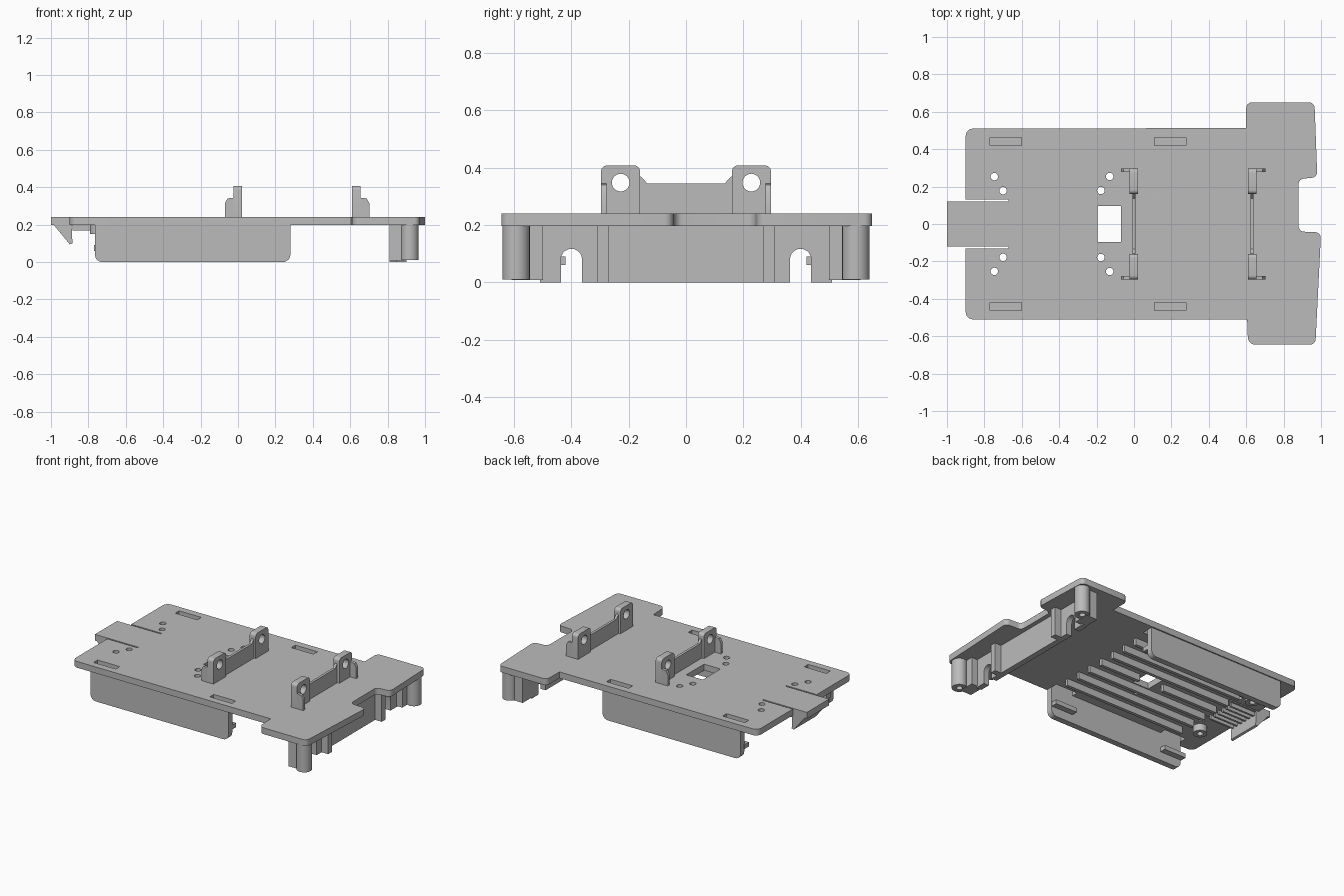
import bpy, bmesh, math
from mathutils import Matrix, Vector

cube = bpy.data.objects.get("Cube")
if cube:
    bpy.data.objects.remove(cube)

grey = bpy.data.materials.new("plain_grey")
grey.use_nodes = True
grey.diffuse_color = (0.5, 0.5, 0.5, 1)
grey.node_tree.nodes["Principled BSDF"].inputs["Base Color"].default_value = (0.5, 0.5, 0.5, 1)

# Local axes for profiles lying in each plane
PLANES = {
    "XY": Matrix.Identity(3),
    "XZ": Matrix(((1, 0, 0), (0, 0, -1), (0, 1, 0))),
    "YZ": Matrix(((0, 0, 1), (1, 0, 0), (0, 1, 0))),
}
parts = []


def rounded(points, steps=6):
    """Outline from (a, b) or (a, b, radius) corners."""
    out = []
    n = len(points)
    for i, p in enumerate(points):
        c = Vector(p[:2])
        if len(p) == 2:
            out.append(c)
            continue
        u = (Vector(points[i - 1][:2]) - c).normalized()
        v = (Vector(points[(i + 1) % n][:2]) - c).normalized()
        half = u.angle(v) / 2
        mid = c + (u + v).normalized() * p[2] / math.sin(half)
        start = c + u * p[2] / math.tan(half) - mid
        sweep = math.pi - 2 * half
        if u.x * v.y - u.y * v.x > 0:
            sweep = -sweep
        for k in range(steps + 1):
            out.append(mid + Matrix.Rotation(sweep * k / steps, 2) @ start)
    return out


def rect(a0, a1, b0, b1):
    return [(a0, b0), (a1, b0), (a1, b1), (a0, b1)]


def circle(a, b, r, n=24):
    return [(a + r * math.cos(2 * math.pi * k / n), b + r * math.sin(2 * math.pi * k / n)) for k in range(n)]


def slab(name, loops, lo, hi, plane="XY"):
    """Extrude an outline with holes from lo to hi along the plane's normal."""
    curve = bpy.data.curves.new(name, "CURVE")
    curve.dimensions = "2D"
    curve.fill_mode = "BOTH"
    curve.extrude = (hi - lo) / 2
    for loop in loops:
        spline = curve.splines.new("POLY")
        spline.points.add(len(loop) - 1)
        for point, co in zip(spline.points, loop):
            point.co = (co[0], co[1], 0, 1)
        spline.use_cyclic_u = True
    temp = bpy.data.objects.new(name + "_outline", curve)
    bpy.context.collection.objects.link(temp)
    bpy.context.view_layer.update()
    mesh = bpy.data.meshes.new_from_object(temp.evaluated_get(bpy.context.evaluated_depsgraph_get()))
    bpy.data.objects.remove(temp)
    axes = PLANES[plane]
    normal = axes.col[2]
    middle = (lo + hi) / 2
    offset = Vector([abs(c) * middle for c in normal])
    mesh.transform(Matrix.Translation(offset) @ axes.to_4x4())
    bm = bmesh.new()
    bm.from_mesh(mesh)
    bmesh.ops.remove_doubles(bm, verts=bm.verts, dist=0.0001)
    bmesh.ops.recalc_face_normals(bm, faces=bm.faces)
    bm.to_mesh(mesh)
    bm.free()
    mesh.name = name
    mesh.materials.clear()
    mesh.materials.append(grey)
    obj = bpy.data.objects.new(name, mesh)
    bpy.context.collection.objects.link(obj)
    parts.append(obj)


def box(name, x0, x1, y0, y1, z0, z1):
    slab(name, [rect(x0, x1, y0, y1)], z0, z1)


UNDER, TOP = 0.197, 0.24

# Deck with tongue, slits, notch and widened end
deck = rounded([
    (-1, -0.12), (-0.67, -0.12), (-0.67, -0.13), (-0.9, -0.13),
    (-0.9, -0.51, 0.04), (0.605, -0.51), (0.61, -0.645, 0.04), (0.97, -0.645, 0.03),
    (1.0, -0.045, 0.03), (0.88, -0.04, 0.03), (0.88, 0.24, 0.03), (0.98, 0.25, 0.03),
    (0.965, 0.65, 0.03), (0.6, 0.65, 0.03), (0.6, 0.513),
    (-0.9, 0.51, 0.04), (-0.9, 0.13), (-0.67, 0.13), (-0.67, 0.12), (-1, 0.12),
])
holes = [rect(-0.195, -0.07, -0.095, 0.097)]
for s in (-1, 1):
    for x, y in ((-0.747, 0.253), (-0.7, 0.178), (-0.13, 0.254), (-0.177, 0.179)):
        holes.append(circle(x, s * y, 0.02, 16))
    for x0 in (-0.77, 0.11):
        holes.append(rect(x0, x0 + 0.168, *sorted((s * 0.42, s * 0.463))))
slab("deck", [deck] + holes, UNDER, TOP)

# Latch hook and grip ribs below the tongue
slab("latch_hook", [[(-1, UNDER + 0.02), (-0.9, 0.095), (-0.885, 0.1), (-0.89, 0.2), (-0.985, 0.2)]],
     -0.12, 0.12, "XZ")
box("latch_tip", -1, -0.98, -0.12, 0.12, 0.205, 0.22)
for i in range(6):
    y = -0.1 + i * 0.04
    box("grip_rib", -0.885, -0.7, y - 0.007, y + 0.007, 0.17, 0.2)

# Stiffening ribs under the deck
for s in (-1, 1):
    for y in (0.113, 0.22, 0.33):
        box("long_rib", -0.66, 0.27, s * y - 0.011, s * y + 0.011, 0.15, 0.2)
box("middle_rib", -0.04, 0.27, -0.011, 0.011, 0.15, 0.2)
box("middle_rib", -0.66, -0.23, -0.011, 0.011, 0.15, 0.2)

skirt = rounded([(-0.765, 0.2), (-0.765, 0, 0.04), (0.28, 0, 0.04), (0.28, 0.2)])
for s in (-1, 1):
    # Side skirts with inner snap tabs and screw bosses
    slab("side_skirt", [skirt], *sorted((s * 0.462, s * 0.503)), "XZ")
    for x0 in (-0.77, 0.11):
        box("snap_tab", x0, x0 + 0.168, *sorted((s * 0.42, s * 0.465)), 0.06, 0.09)
    slab("screw_boss", [circle(-0.747, s * 0.253, 0.045), circle(-0.747, s * 0.253, 0.02, 16)], 0.15, 0.2)

    # Corner posts, their webs and the end wall legs
    slab("corner_post", [circle(0.918, s * 0.593, 0.048), circle(0.918, s * 0.593, 0.02, 16)], 0.01, 0.2)
    box("post_web", 0.81, 0.895, *sorted((s * 0.5, s * 0.61)), 0.008, 0.2)
    box("wall_leg", 0.845, 0.9, *sorted((s * 0.27, s * 0.31)), 0, 0.2)

# End wall with two arched openings
arch = [(0.4 + 0.037 * math.cos(a), 0.08 + 0.037 * math.sin(a))
        for a in [math.pi * k / 10 for k in range(11)]]
right_arch = [(0.437, 0)] + arch + [(0.363, 0)]
left_arch = [(-y, z) for y, z in reversed(right_arch)]
slab("end_wall", [[(-0.51, 0.2), (0.51, 0.2), (0.51, 0)] + right_arch + left_arch + [(-0.51, 0)]],
     0.81, 0.85, "YZ")

# Two hinge brackets, one the mirror of the other
crossbar = [(-0.17, 0.235), (0.17, 0.235), (0.17, 0.37), (0.158, 0.37), (0.135, 0.345),
            (-0.135, 0.345), (-0.158, 0.37), (-0.17, 0.37)]
for x, d in ((0.61, 1), (0.022, -1)):
    def span(a, b):
        return sorted((x + d * a, x + d * b))
    slab("bracket_crossbar", [crossbar], *span(0.013, 0.03), "YZ")
    for s in (-1, 1):
        lug = rounded([(s * 0.16, 0.235), (s * 0.297, 0.235), (s * 0.297, 0.408, 0.022), (s * 0.16, 0.408, 0.022)])
        slab("bracket_lug", [lug, circle(s * 0.228, 0.348, 0.031)], *span(0, 0.046), "YZ")
        gusset = [(0.04, 0.235), (0.092, 0.235), (0.092, 0.315), (0.078, 0.34), (0.04, 0.345)]
        slab("bracket_gusset", [[(x + d * a, z) for a, z in gusset]],
             *sorted((s * 0.277, s * 0.297)), "XZ")

# Smooth the curved walls and keep the edges crisp
bpy.ops.object.select_all(action="DESELECT")
for obj in parts:
    obj.select_set(True)
bpy.context.view_layer.objects.active = parts[0]
bpy.ops.object.shade_smooth_by_angle(angle=math.radians(30))
